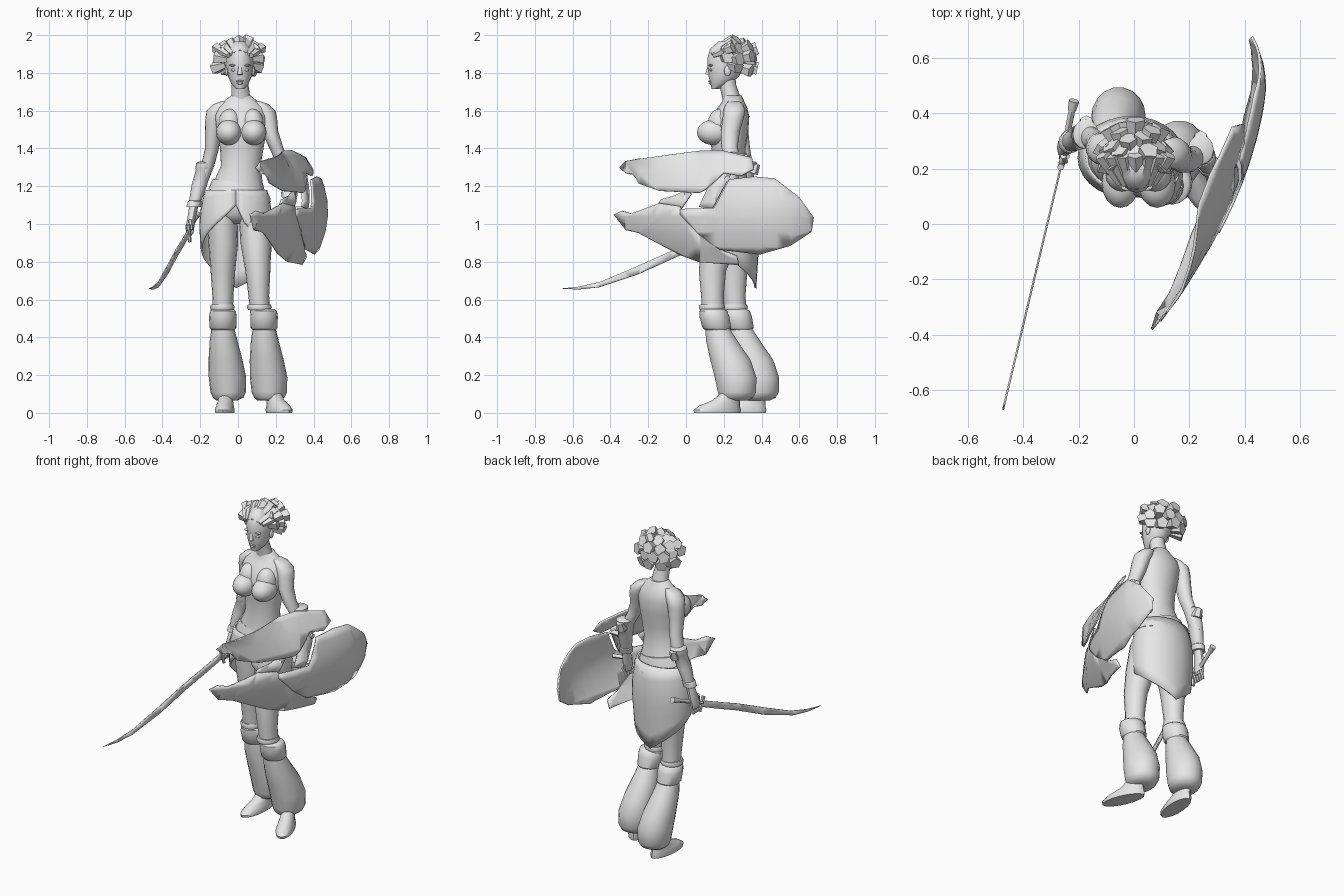
import bpy, bmesh, math, random
from mathutils import Vector, Matrix

cube = bpy.data.objects.get("Cube")
if cube:
    bpy.data.objects.remove(cube, do_unlink=True)

random.seed(4)
U = 0.01  # measurements below are in hundredths
CLAY = (0.8, 0.8, 0.8, 1)
clay = bpy.data.materials.new("light_grey")
clay.use_nodes = True
clay.diffuse_color = CLAY
clay.node_tree.nodes["Principled BSDF"].inputs["Base Color"].default_value = CLAY


def finish(name, bm, angle=45, thick=0):
    """Turn a bmesh into a named, shaded object."""
    bmesh.ops.recalc_face_normals(bm, faces=bm.faces)
    mesh = bpy.data.meshes.new(name)
    bm.to_mesh(mesh)
    bm.free()
    mesh.materials.append(clay)
    obj = bpy.data.objects.new(name, mesh)
    bpy.context.collection.objects.link(obj)
    if thick:
        mod = obj.modifiers.new("thickness", "SOLIDIFY")
        mod.thickness, mod.offset = thick, 0
    if angle:
        bpy.ops.object.select_all(action="DESELECT")
        obj.select_set(True)
        bpy.context.view_layer.objects.active = obj
        bpy.ops.object.shade_smooth_by_angle(angle=math.radians(angle))
    return obj


def loft(name, rows, sides=16, yaw=0, tilt=0, shift=(0, 0)):
    """Skin level ellipses given as (x, y, z, radius x, radius y)."""
    bm = bmesh.new()
    rings = []
    for x, y, z, rx, ry in rows:
        ring = []
        for i in range(sides):
            a = math.tau * i / sides
            p = Matrix.Rotation(yaw, 3, "Z") @ Vector((rx * math.cos(a), ry * math.sin(a), 0))
            p += Vector((x + shift[0], y + shift[1], z + tilt * p.x))
            ring.append(bm.verts.new(p * U))
        rings.append(ring)
    for low, high in zip(rings, rings[1:]):
        for i in range(sides):
            j = (i + 1) % sides
            bm.faces.new((low[i], low[j], high[j], high[i]))
    bm.faces.new(rings[0])
    bm.faces.new(rings[-1])
    return finish(name, bm)


def tube(name, a, b, r1, r2, sides=8, angle=45):
    """Tapered rod from a to b."""
    a, b = Vector(a) * U, Vector(b) * U
    turn = (b - a).to_track_quat("Z", "Y").to_matrix().to_4x4()
    bm = bmesh.new()
    bmesh.ops.create_cone(bm, cap_ends=True, segments=sides, radius1=r1 * U, radius2=r2 * U,
                          depth=(b - a).length, matrix=Matrix.Translation((a + b) / 2) @ turn)
    return finish(name, bm, angle)


def ball(name, centre, radii):
    bm = bmesh.new()
    bmesh.ops.create_uvsphere(bm, u_segments=16, v_segments=10, radius=U)
    bmesh.ops.scale(bm, vec=radii, verts=bm.verts)
    bmesh.ops.translate(bm, vec=Vector(centre) * U, verts=bm.verts)
    return finish(name, bm, 60)


def plate(name, outline, bend, thick):
    """Cut a (y, z) outline into a grid and bend it sideways."""
    bm = bmesh.new()
    bm.faces.new([bm.verts.new((0, y * U, z * U)) for y, z in outline])
    bmesh.ops.triangulate(bm, faces=bm.faces[:])
    for axis in (Vector((0, 1, 0)), Vector((0, 0, 1))):
        for k in range(-8, 18):
            bmesh.ops.bisect_plane(bm, geom=bm.verts[:] + bm.edges[:] + bm.faces[:],
                                   plane_co=axis * k * 0.08, plane_no=axis)
    for v in bm.verts:
        v.co.x = bend(v.co.y, v.co.z)
    return finish(name, bm, 60, thick)


# Torso, neck and head
loft("torso", [(0, 24, 100, 6, 7), (-1, 24, 105, 15, 12), (-1, 24, 112, 16.5, 12.5),
               (0, 23, 122, 13, 10), (1.5, 22.5, 131, 10.5, 8.5), (2, 22.5, 140, 11.5, 9),
               (2, 22.5, 149, 13, 10.5), (1.5, 23.7, 157, 14, 9.8), (1.5, 24.7, 162, 12.5, 7.6),
               (1.5, 25, 165, 9, 5.8), (1.5, 24.5, 168, 5.2, 5)], 20)
loft("neck", [(1.5, 25, 160, 7, 5), (1.5, 24, 167, 5, 4.8), (1, 22, 174, 4.5, 4.5), (1, 21, 180, 4.5, 5)])
loft("head", [(1, 15.5, 171.5, 2, 2), (1, 18, 174, 4.5, 5), (1, 20, 178, 6.2, 8), (1, 21, 183, 7, 9.5),
              (1, 21.5, 188, 7.2, 10.2), (1, 22, 193, 6, 9), (1, 22, 196.5, 3, 5)], 20)

# Face and bust, mirrored about the middle of the body
for side, s in (("left", 1), ("right", -1)):
    ball(side + "_bust", (1.7 + 6.6 * s, 14.8, 148.5), (6.8, 9, 6.8))
    ball(side + "_upper_bust", (1.7 + 6 * s, 18, 153), (6, 6.5, 8))
    ball(side + "_eye", (1 + 3.2 * s, 13.2, 181.5), (1.6, 0.8, 0.7))
    ball(side + "_brow", (1 + 3.3 * s, 13.2, 184), (2.4, 1.2, 0.6))
    ball(side + "_ear", (1 + 7 * s, 22, 181), (0.9, 1.8, 2.8))
tube("nose", (1, 11.6, 179), (1, 12.4, 184.5), 1.4, 0.7)
ball("upper_lip", (1, 13, 175.6), (2, 1.2, 0.6))
ball("lower_lip", (1, 13.2, 174.5), (1.7, 1.2, 0.7))

# Swept strands above the forehead, then long blunt locks over the skull
skull = Vector((0.5, 21.5, 186))
ball("hair_cap", (0.5, 23.5, 187.5), (8.4, 9.4, 9.4))
for k in range(-3, 4):
    tube("front_strand", (1 + 2 * k, 13 + 0.5 * abs(k), 191 - 0.6 * abs(k)),
         (0.5 + 4 * k, 25, 197.5 - 1.4 * abs(k)), 1.3, 3, 5, 0)
for lift, count, span in ((62, 4, 80), (36, 7, 112), (8, 8, 108), (-18, 5, 80)):
    for i in range(count):
        az = math.radians(-span + 2 * span * i / (count - 1))
        el = math.radians(lift + random.uniform(-7, 7))
        d = Vector((math.sin(az) * math.cos(el), math.cos(az) * math.cos(el), math.sin(el)))
        reach = random.uniform(11, 14)
        tube("hair_lock", skull + d * 6, skull + d * reach + Vector((0, 4.5, -0.5)), 2, 3.7, 5, 0)

# Wrap skirt with an open front; the hem falls to a point behind, lower on the left
bm = bmesh.new()
columns = []
steps, levels = 28, 6
for i in range(steps + 1):
    a = math.tau * i / steps
    hem = 110 - 44 * (1 - abs(a / math.pi - 1)) ** (0.9 if a < math.pi else 0.6)
    column = []
    for k in range(levels + 1):
        t = k / levels
        z = 118 + (hem - 118) * t
        grow = 1 + 0.18 * math.sin(min(1, (118 - z) / 18) * math.pi / 2) - 0.005 * max(0, 95 - z)
        column.append(bm.verts.new(Vector((-1 - 16 * grow * math.sin(a), 24 - 12.3 * grow * math.cos(a), z)) * U))
    columns.append(column)
for c, d in zip(columns, columns[1:]):
    for k in range(levels):
        bm.faces.new((c[k], c[k + 1], d[k + 1], d[k]))
finish("wrap_skirt", bm, 40, 0.01)
loft("upper_sash", [(-0.3, 23.5, 116, 15.4, 12.2), (-0.2, 23.5, 119, 14.4, 11.4), (0, 23.5, 122, 13.3, 10.5)],
     20, 0, -0.15)
loft("lower_sash", [(-1, 24, 109.5, 18.4, 14), (-1, 24, 112, 18, 13.8), (-1, 24, 116, 16.2, 12.7)], 20, 0, 0.12)

# Legs: separate thighs, then one lower leg used on both sides
loft("left_thigh", [(8.5, 20.5, 106, 8.2, 10), (9.5, 17.5, 90, 8.2, 9.5), (10.5, 14, 75, 6.6, 7.2),
                    (11, 14, 62, 5.5, 6), (12, 14.5, 50, 5.2, 5.8)])
loft("right_thigh", [(-8.5, 23.5, 106, 8.2, 10), (-7.8, 24.5, 90, 7.9, 10), (-8, 25, 75, 6.5, 7.5),
                     (-8, 25.5, 62, 5.6, 6), (-8, 26.5, 50, 5.2, 5.8)])
for side, move in (("left", (21.8, -12)), ("right", (0, 0))):
    loft(side + "_knee_strap", [(-8.3, 25.8, 54.5, 6, 6.4), (-8.3, 25.8, 56, 6.6, 7), (-8.3, 25.8, 57.5, 6, 6.4)],
         16, 0, 0, (move[0] * 0.9, move[1]))
    loft(side + "_cuff", [(-8, 28.5, 44, 6.2, 6.6), (-8, 28.3, 45, 7.1, 7.6), (-8, 27, 51, 7.3, 7.9),
                          (-8, 26.4, 54, 6.8, 7.4), (-8, 26.2, 55, 5.6, 6)], 16, 0, 0, move)
    loft(side + "_trouser", [(-8, 28.5, 45, 6, 6.4), (-7.6, 31, 38, 7.4, 8.5), (-6.6, 35.5, 28, 9, 10.8),
                             (-5.6, 38.2, 19, 9.9, 11.2), (-5.2, 39, 11, 9.4, 10.3), (-5.2, 38.5, 8, 8, 9),
                             (-6, 38, 6.5, 5.5, 6.5)], 18, 0, 0, move)
for side, x, y, yaw in (("left", 21.8, 16.5, 0.4), ("right", -7, 29, -0.08)):
    back = Vector((-math.sin(yaw), math.cos(yaw)))
    shoe = [(0, 0, 5, 13.2), (0, 1.5, 5.3, 13.6), (1.5, 4, 4.6, 11.5), (5, 6.5, 4, 8), (8, 11, 3.8, 5)]
    loft(side + "_shoe", [(x + back.x * o, y + back.y * o, z, rx, ry) for o, z, rx, ry in shoe], 16, yaw)

# Arms with rounded shoulders and flared bracers
loft("right_arm", [(-6.5, 25.8, 165, 2.2, 3), (-9, 26.2, 163.5, 4, 4.6), (-11.4, 27, 160, 5.2, 5.8),
                   (-12.4, 27.3, 156, 4.9, 5.6), (-13.2, 28, 149, 4.3, 5), (-13.8, 29.5, 140, 3.7, 4.4),
                   (-16, 31.5, 131, 3.5, 4), (-20, 31.5, 120, 3.2, 3.6)])
loft("left_arm", [(9.5, 25.3, 165, 2.2, 3), (12, 25.6, 163.5, 4, 4.6), (14.6, 25.6, 160, 5.2, 5.8),
                  (15.8, 25, 156, 4.9, 5.6), (17, 23.5, 149, 4.3, 5), (20, 23, 141, 3.8, 4.4),
                  (23, 25, 134, 3.5, 4), (25.5, 23, 122, 3.2, 3.6)])
bracer = [(0, 3.6, 4.2), (0.03, 4.7, 5.4), (0.15, 4.5, 5), (0.18, 4, 4.5), (0.5, 4.1, 4.5),
          (0.86, 3.3, 3.7), (0.88, 3.9, 4.3), (1, 3.8, 4.2)]
for side, top, low in (("right", Vector((-17.2, 32.5, 133)), Vector((-23.5, 29.5, 109))),
                       ("left", Vector((24, 27, 138)), Vector((27, 21, 114)))):
    loft(side + "_bracer", [(*top.lerp(low, t), rx, ry) for t, rx, ry in bracer], 12)
    tube(side + "_elbow_guard", top + Vector((0, 2.5, -6)), top + Vector((0, 4.5, -1)), 3.2, 2.4, 6, 30)
    palm = low + Vector((-2, -2, -11)) if side == "right" else low + Vector((1, -3, -10))
    loft(side + "_hand", [(*low, 2.4, 2.8), (*low.lerp(palm, 0.5), 2.2, 3.6), (*palm, 2.3, 4),
                          (*(palm + Vector((0, 0, -3))), 1.8, 3.2)], 10)
    for k in range(4):
        base = palm + Vector((1.5, 3 - 2 * k, -1))
        tube(side + "_finger", base, base + Vector((-2.5, -0.6, -5)), 1, 0.8, 6)
    tube(side + "_thumb", palm + Vector((0, -3, 4)), palm + Vector((1, -5, -1)), 1.1, 0.8, 6)

# Curved sword in the right hand
tube("sword_grip", (-22, 43, 104.5), (-26.3, 21, 95.5), 1.2, 1.1)
tube("sword_pommel", (-21.6, 44.5, 105), (-22.4, 41, 103.6), 1.9, 1.5)
tube("sword_guard", (-26.5, 20.5, 99.5), (-25.5, 22.5, 90.5), 1.3, 0.9, 6)
blade = [(22, 97.5), (7, 91.5), (-6, 86.5), (-25, 78), (-45, 69.5), (-57, 66.8), (-67, 65.8), (-57, 65.3),
         (-46, 66.5), (-25, 73.5), (-4, 83), (10, 88.5), (22, 93.5)]
plate("sword_blade", blade, lambda y, z: -0.313 + 0.238 * y, 0.007)


# Domed shield in three lobes, carried on the left arm
def dome(y, z):
    s = y - 0.13
    if z > 1.07:
        curl = 4 * min(0.3, max(0, y + 0.25))
    else:
        curl = 1.1 + 4 * max(0, 0.1 - y)
    return 0.38 + 0.405 * s - 0.4 * s * s - 1.1 * max(0, y - 0.45) ** 2 - curl * (z - 1.07) ** 2


upper = [(-35, 130), (-32, 133), (-25, 134.5), (7, 138.5), (18, 139), (35, 135), (36, 129), (29, 125.5),
         (20, 127), (10, 118), (7, 116.5), (-14, 117.5), (-25, 121.5), (-27, 126), (-32, 127)]
rear = [(-3, 108), (15, 108.5), (23, 123.5), (36, 125), (47, 124), (60, 114), (67.5, 103.5), (66.5, 96),
        (55, 88.5), (39, 84), (18, 86.5), (7, 94.5), (-3, 105)]
lower = [(-38, 105), (-34, 107), (-29, 105.5), (-14, 111), (-3.5, 109.5), (7, 94.5), (18, 86.5), (27, 83),
         (28, 78.5), (7, 80), (-3.5, 84), (-25, 95.5), (-32, 97)]
bridge = [(-15, 110), (-3, 107), (3, 116), (0, 118), (-6, 115), (-13, 113)]
strap = [(7, 109), (14, 108), (24, 127), (16, 129)]
for label, outline, inset in (("upper", upper, 0), ("rear", rear, 0), ("lower", lower, 0.005),
                              ("bridge", bridge, 0.015), ("strap", strap, 0.015)):
    plate("shield_" + label, outline, lambda y, z: dome(y, z) - inset, 0.01)
tube("shield_handle", (27, 17, 108), (37, 20, 108), 1.3, 1.3)
tube("shield_arm_brace", (27, 22, 124), (37, 22, 124), 1.6, 1.6)
